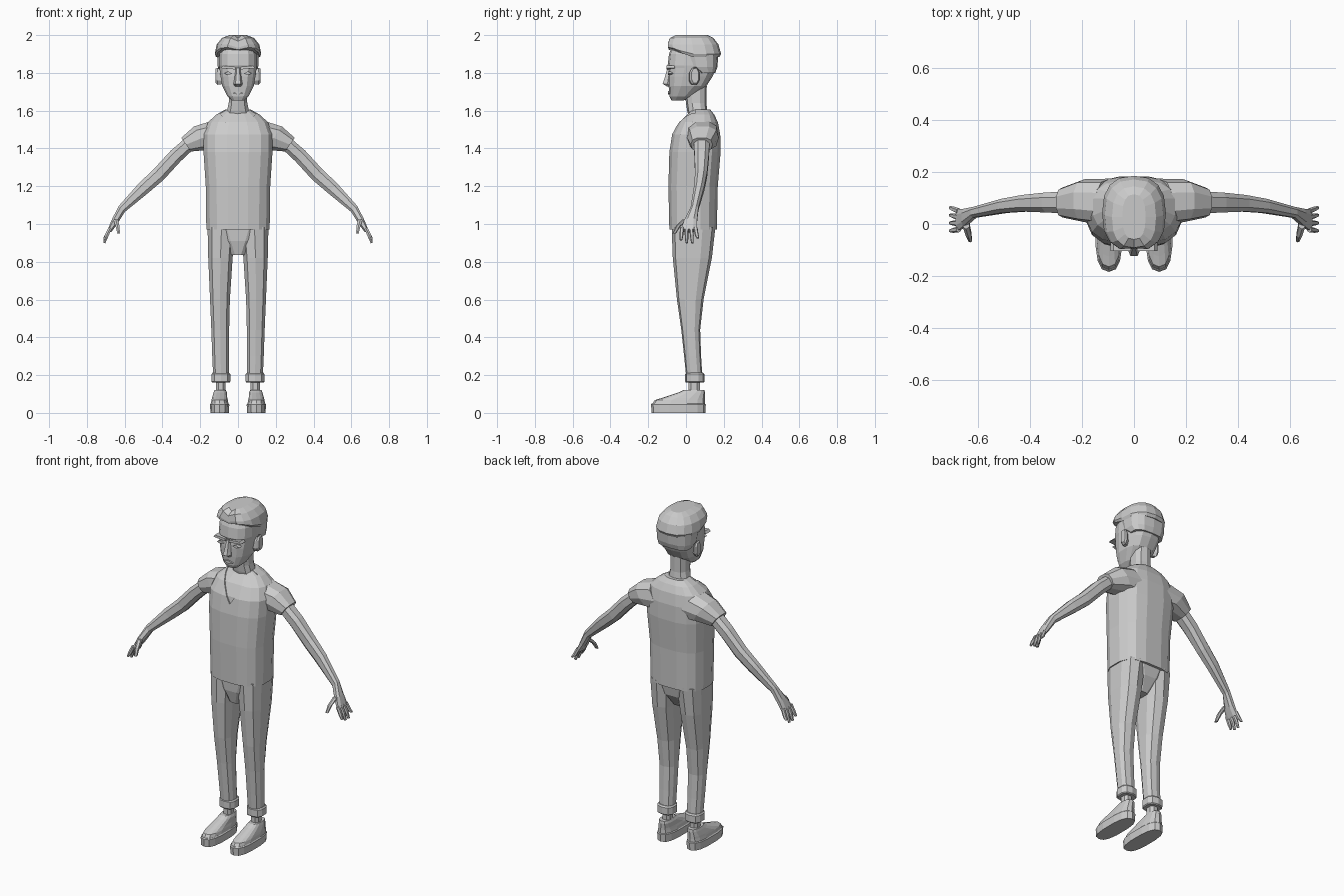
import bpy
import bmesh
from math import cos, sin, pi
from mathutils import Vector

default_cube = bpy.data.objects.get("Cube")
if default_cube:
    bpy.data.objects.remove(default_cube, do_unlink=True)

grey = bpy.data.materials.new("plain grey")
grey.use_nodes = True
colour = (.6, .6, .6, 1)
grey.diffuse_color = colour
grey.node_tree.nodes["Principled BSDF"].inputs["Base Color"].default_value = colour

X, Y, Z = Vector((1, 0, 0)), Vector((0, 1, 0)), Vector((0, 0, 1))


def finish(name, bm, mirror=False):
    bmesh.ops.recalc_face_normals(bm, faces=bm.faces)
    mesh = bpy.data.meshes.new(name)
    bm.to_mesh(mesh)
    bm.free()
    mesh.materials.append(grey)
    obj = bpy.data.objects.new(name, mesh)
    bpy.context.collection.objects.link(obj)
    if mirror:
        obj.modifiers.new("Mirror", "MIRROR").use_mirror_merge = False
    return obj


def loft(name, rows, u=X, v=Y, sides=8, power=.8, turn=.5, mirror=False, tweak=None):
    """Skin rings given as (centre, half size along u, half size along v)."""
    def bend(value):
        return abs(value) ** power * (1 if value > 0 else -1)

    bm = bmesh.new()
    rings = []
    for level, (centre, a, b) in enumerate(rows):
        ring = []
        for i in range(sides):
            angle = 2 * pi * (i + turn) / sides
            co = Vector(centre) + u * a * bend(cos(angle)) + v * b * bend(sin(angle))
            if tweak:
                tweak(co, level)
            ring.append(bm.verts.new(co))
        rings.append(ring)
    for low, high in zip(rings, rings[1:]):
        for i in range(sides):
            j = (i + 1) % sides
            bm.faces.new((low[i], low[j], high[j], high[i]))
    bm.faces.new(rings[0])
    bm.faces.new(rings[-1])
    return finish(name, bm, mirror)


def stack(name, rows, **options):
    """Skin level rings given as (z, x min, x max, y min, y max)."""
    return loft(name, [(((l + r) / 2, (f + b) / 2, z), (r - l) / 2, (b - f) / 2)
                       for z, l, r, f, b in rows], **options)


def centred(rows, inset=0):
    return [(z, inset - w, w - inset, f + inset, b - inset) for z, w, f, b in rows]


def prism(name, outline, front, back, mirror=False):
    """Extrude an (x, z) outline from front to back."""
    bm = bmesh.new()
    face = bm.faces.new([bm.verts.new((x, front, z)) for x, z in outline])
    extruded = bmesh.ops.extrude_face_region(bm, geom=[face])["geom"]
    moved = [g for g in extruded if isinstance(g, bmesh.types.BMVert)]
    bmesh.ops.translate(bm, verts=moved, vec=Y * (back - front))
    return finish(name, bm, mirror)


# Shirt body with the skin showing in its V neck
shirt_rows = [(.97, .17, -.09, .165), (1.2, .173, -.095, .17), (1.38, .185, -.09, .185),
              (1.475, .185, -.075, .183), (1.54, .16, -.04, .17),
              (1.58, .115, 0, .15), (1.605, .07, .02, .13)]
shirt = stack("shirt", centred(shirt_rows), sides=16, power=.72)
stack("chest", centred(shirt_rows[2:], .007), sides=16, power=.72)
cutter = prism("neckline_cutter", [(-.115, 1.62), (0, 1.435), (.115, 1.62)], -.2, .05)
cutter.hide_render = True
cut = shirt.modifiers.new("Neckline", "BOOLEAN")
cut.operation, cut.object, cut.solver = "DIFFERENCE", cutter, "EXACT"
bpy.context.view_layer.update()
evaluated = shirt.evaluated_get(bpy.context.evaluated_depsgraph_get())
shirt.data = bpy.data.meshes.new_from_object(evaluated)
shirt.modifiers.clear()
bpy.data.objects.remove(cutter, do_unlink=True)

# Sleeves, arms and hands
across = Vector((.57, 0, .82))
loft("sleeve", [((.09, .085, 1.465), .1, .09), ((.19, .09, 1.455), .078, .083),
                ((.275, .083, 1.42), .046, .058)],
     u=across, sides=10, mirror=True)
across = Vector((.68, 0, .73))
loft("arm", [((.23, .083, 1.45), .038, .046), ((.33, .083, 1.36), .041, .041),
             ((.42, .08, 1.262), .041, .034), ((.5, .07, 1.19), .038, .029),
             ((.615, .045, 1.08), .024, .022), ((.652, .025, 1.015), .021, .036),
             ((.68, .015, .965), .013, .046)],
     u=across, mirror=True)
across = Vector((.9, 0, .4))
for finger, (y, tip) in {"index": (-.021, .915), "middle": (.003, .9),
                         "ring": (.027, .9), "little": (.05, .925)}.items():
    loft(finger + "_finger", [((.676, y, .98), .011, .011),
                              ((.695, y * 1.15, .94), .011, .01),
                              ((.708, y * 1.25, tip), .007, .007)],
         u=across, sides=6, mirror=True)
loft("thumb", [((.648, 0, 1.025), .014, .02), ((.638, -.04, .99), .012, .013),
               ((.632, -.062, .95), .008, .009)], sides=6, mirror=True)

# Trousers with turned-up cuffs
stack("trouser_seat", centred([(.835, .04, -.05, .09), (.91, .1, -.07, .14),
                               (.99, .16, -.075, .155)]), sides=12, power=.7)
stack("trouser_leg", [(.17, .048, .132, .003, .088), (.3, .046, .138, -.01, .08),
                      (.44, .045, .143, -.025, .075), (.6, .041, .15, -.048, .093),
                      (.82, .026, .16, -.07, .137), (.985, .01, .164, -.076, .156)],
      sides=10, power=.75, mirror=True)
stack("trouser_cuff", [(.16, .044, .136, 0, .092), (.165, .039, .142, -.004, .097),
                       (.205, .039, .142, -.004, .097), (.213, .046, .136, .002, .09)],
      sides=10, power=.75, mirror=True)

# Ankles and shoes
stack("ankle", [(.09, .064, .118, .01, .075), (.19, .064, .118, .01, .075)], mirror=True)
stack("shoe_sole", [(0, .047, .147, -.182, .102), (.045, .045, .149, -.185, .105),
                    (.05, .05, .144, -.18, .1)], sides=14, power=.75, mirror=True)
stack("shoe_upper", [(.045, .049, .145, -.18, .101), (.068, .053, .141, -.165, .1),
                     (.08, .056, .138, -.125, .1), (.108, .058, .13, -.04, .1),
                     (.122, .064, .125, -.012, .098)], sides=14, power=.75, mirror=True)

# Neck and head
stack("neck", centred([(1.55, .085, .02, .135), (1.6, .061, .006, .113),
                       (1.64, .051, 0, .108), (1.73, .05, -.01, .11)]), sides=10)
stack("head", centred([(1.655, .034, -.078, -.01), (1.675, .056, -.087, .035),
                       (1.73, .085, -.092, .108), (1.78, .094, -.094, .14),
                       (1.825, .1, -.09, .16), (1.84, .102, -.097, .165),
                       (1.9, .1, -.09, .165), (1.95, .08, -.07, .13)]),
      sides=14, power=.72)

# Facial features
stack("nose", centred([(1.727, .017, -.1, -.07), (1.742, .024, -.127, -.07),
                       (1.76, .02, -.12, -.07), (1.825, .012, -.1, -.07)]),
      sides=6, turn=0)
prism("brow", [(.012, 1.818), (.09, 1.825), (.08, 1.838), (.012, 1.832)],
      -.104, -.06, mirror=True)
prism("eyelid", [(.03, 1.796), (.052, 1.789), (.074, 1.797), (.052, 1.808)],
      -.095, -.07, mirror=True)
prism("lips", [(-.03, 1.693), (0, 1.685), (.03, 1.693), (0, 1.703)], -.095, -.06)
loft("ear", [((.085, .035, 1.775), .022, .037), ((.108, .045, 1.782), .027, .048),
             ((.118, .048, 1.785), .02, .04)], u=Y, v=Z, mirror=True)


# Hair: short sides below, swept cap with a parted front above
def shape_hair(co, level):
    front = max(0, min(1, (.02 - co.y) / .1))
    if level == 0:
        co.z += .05 * front
    elif level == 1:
        co.z += .035 * front
    if abs(co.x) < .02 and level > 1 and co.y < .1:
        co.z -= .017
    if level < 3 and abs(co.x) < .02 and front:
        co.y += .012
        co.z -= .012 * (level < 2)


stack("hair_sides", centred([(1.8, .098, .055, .155), (1.83, .109, 0, .166),
                             (1.9, .113, -.02, .172)]), sides=14, power=.72)
stack("hair_cap", centred([(1.883, .116, -.098, .176), (1.9, .123, -.104, .186),
                           (1.95, .113, -.105, .172), (1.985, .085, -.092, .145),
                           (2, .045, -.06, .115)]),
      sides=16, power=.8, turn=0, tweak=shape_hair)
